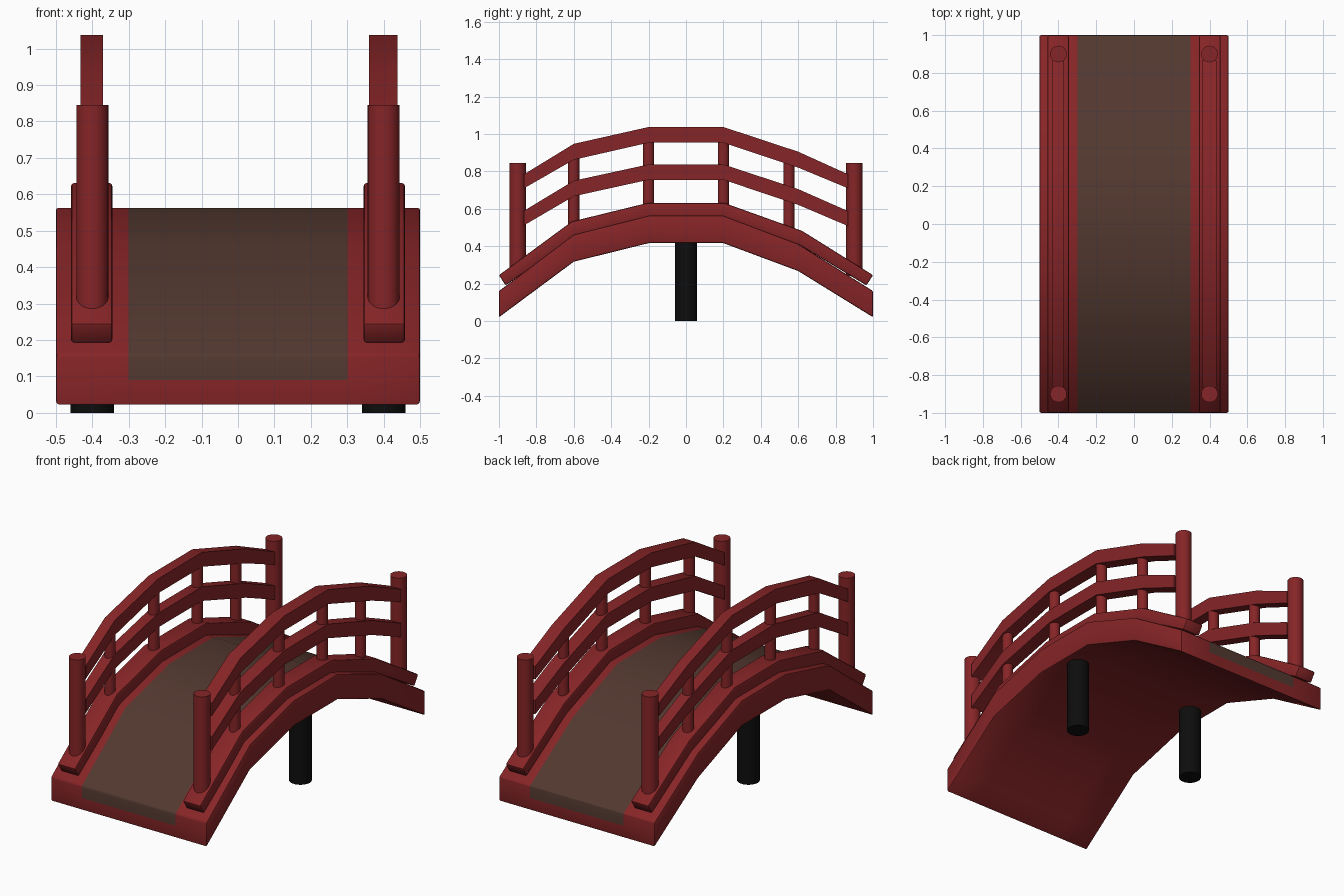
import bpy
import bmesh
import math

cube = bpy.data.objects.get("Cube")
if cube:
    bpy.data.objects.remove(cube)


def material(name, rgb):
    m = bpy.data.materials.new(name)
    m.use_nodes = True
    m.diffuse_color = (*rgb, 1)
    m.node_tree.nodes["Principled BSDF"].inputs["Base Color"].default_value = (*rgb, 1)
    return m


RED = material("red paint", (0.24, 0.018, 0.02))
BROWN = material("brown walkway", (0.085, 0.04, 0.029))
BLACK = material("black pier", (0.004, 0.004, 0.004))


def finish(name, bm, mats):
    bmesh.ops.recalc_face_normals(bm, faces=bm.faces[:])
    mesh = bpy.data.meshes.new(name)
    bm.to_mesh(mesh)
    bm.free()
    for m in mats:
        mesh.materials.append(m)
    ob = bpy.data.objects.new(name, mesh)
    bpy.context.collection.objects.link(ob)
    bpy.ops.object.select_all(action="DESELECT")
    bpy.context.view_layer.objects.active = ob
    ob.select_set(True)
    bpy.ops.object.shade_smooth_by_angle(angle=math.radians(30))
    return ob


def arch(top, bottom, x0, x1, bevel=0):
    """Side profile of (y, z) points, given width along x, sharp edges softened."""
    bm = bmesh.new()
    outline = top + bottom[::-1]
    n = len(top)
    rows = [[bm.verts.new((x, y, z)) for y, z in outline] for x in (x0, x1)]
    count = len(outline)
    for i in range(count):
        j = (i + 1) % count
        bm.faces.new((rows[0][i], rows[0][j], rows[1][j], rows[1][i]))
    for row in rows:
        for i in range(n - 1):
            bm.faces.new((row[i], row[i + 1], row[count - 2 - i], row[count - 1 - i]))
    bmesh.ops.recalc_face_normals(bm, faces=bm.faces[:])
    if bevel:
        sharp = [e for e in bm.edges if e.calc_face_angle(0) > 0.7]
        bmesh.ops.bevel(bm, geom=sharp, offset=bevel, segments=2, profile=0.5,
                        affect="EDGES", clamp_overlap=True)
    return bm


def cylinder(name, x, y, z0, z1, radius, mat):
    bm = bmesh.new()
    bmesh.ops.create_cone(bm, cap_ends=True, segments=32, radius1=radius,
                          radius2=radius, depth=z1 - z0)
    bmesh.ops.translate(bm, verts=bm.verts[:], vec=(x, y, (z0 + z1) / 2))
    return finish(name, bm, [mat])


# Arched deck with a flush brown walkway that wraps over both ends
STATIONS = (-1, -0.6, -0.2, 0.2, 0.6, 1)
deck_top = list(zip(STATIONS, (0.16, 0.462, 0.563, 0.563, 0.412, 0.16)))
deck_bottom = list(zip(STATIONS, (0.02, 0.317, 0.416, 0.416, 0.267, 0.02)))
bm = arch(deck_top, deck_bottom, -0.5, 0.5, 0.008)
for co, no in (((0.3, 0, 0), (1, 0, 0)), ((-0.3, 0, 0), (1, 0, 0)), ((0, 0, 0.09), (0, 0, 1))):
    bmesh.ops.bisect_plane(bm, geom=bm.verts[:] + bm.edges[:] + bm.faces[:],
                           plane_co=co, plane_no=no)
bm.normal_update()
for f in bm.faces:
    c = f.calc_center_median()
    if abs(c.x) < 0.3 and c.z > 0.09 and f.normal.z > -0.1:
        f.material_index = 1
finish("deck", bm, [RED, BROWN])

# Profiles of the curb and the two rails
curb_top = list(zip((-1, -0.61, -0.205, 0.205, 0.62, 1), (0.245, 0.532, 0.631, 0.631, 0.482, 0.245)))
curb_bottom = list(zip((-0.965, -0.59, -0.2, 0.2, 0.6, 0.965), (0.19, 0.45, 0.55, 0.55, 0.41, 0.19)))
RAIL_Y = (-0.865, -0.6, -0.2, 0.2, 0.6, 0.865)
rails = {
    "top_rail": ((0.785, 0.947, 1.037, 1.037, 0.905, 0.785),
                 (0.71, 0.862, 0.953, 0.953, 0.82, 0.71)),
    "middle_rail": ((0.59, 0.75, 0.837, 0.837, 0.705, 0.588),
                    (0.512, 0.667, 0.755, 0.755, 0.621, 0.508)),
}

for side, s, inner, outer in (("left", 1, 0.36, 0.438), ("right", -1, 0.37, 0.433)):
    # Curb and rails
    finish(side + "_curb", arch(curb_top, curb_bottom, s * 0.345, s * 0.458, 0.008), [RED])
    for name, (upper, lower) in rails.items():
        bm = arch(list(zip(RAIL_Y, upper)), list(zip(RAIL_Y, lower)), s * inner, s * outer)
        finish(f"{side}_{name}", bm, [RED])
    # End posts, balusters and the pier below
    for end, y in (("front", -0.9), ("back", 0.9)):
        cylinder(f"{side}_{end}_post", s * 0.4, y, 0.24, 0.845, 0.044, RED)
    for i, (y, z0, z1) in enumerate(((-0.6, 0.48, 0.9), (-0.2, 0.58, 0.99),
                                     (0.2, 0.58, 0.99), (0.55, 0.45, 0.87))):
        cylinder(f"{side}_baluster_{i + 1}", s * 0.4, y, z0, z1, 0.03, RED)
    cylinder(side + "_pier", s * 0.4, 0, 0, 0.45, 0.06, BLACK)
